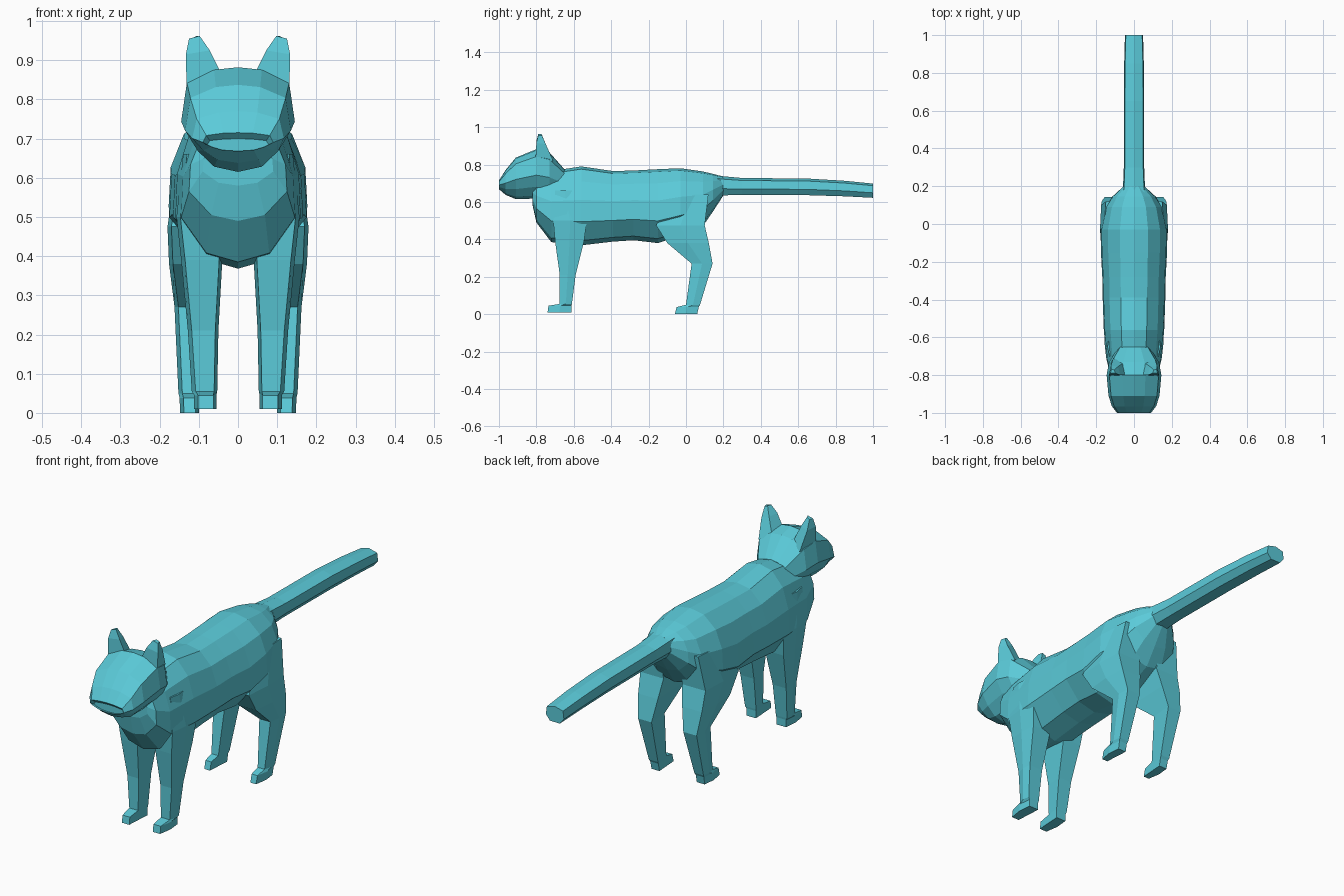
import bpy, bmesh

fur = bpy.data.materials.new("teal fur")
fur.diffuse_color = (0.105, 0.60, 0.70, 1)


def loft(name, rings, mirror=False):
    """Skin a list of equal-length rings, cap both ends, optionally mirror in x."""
    bm = bmesh.new()
    n = len(rings[0])
    for s in ((1, -1) if mirror else (1,)):
        vs = [[bm.verts.new((s * x, y, z)) for x, y, z in r] for r in rings]
        for a, b in zip(vs, vs[1:]):
            for i in range(n):
                j = (i + 1) % n
                bm.faces.new((a[i], a[j], b[j], b[i]))
        bm.faces.new(vs[0])
        bm.faces.new(vs[-1])
    bmesh.ops.remove_doubles(bm, verts=bm.verts, dist=1e-5)
    bmesh.ops.recalc_face_normals(bm, faces=bm.faces)
    me = bpy.data.meshes.new(name)
    bm.to_mesh(me)
    bm.free()
    me.materials.append(fur)
    ob = bpy.data.objects.new(name, me)
    bpy.context.collection.objects.link(ob)
    return ob


def along_y(name, half, stations):
    """Loft a mirrored unit half-profile through (y, top, bottom, half width)."""
    prof = half + [(-x, z) for x, z in reversed(half) if x > 0]
    loft(name, [[(x * w, y, (t + b) / 2 + z * (t - b) / 2) for x, z in prof]
                for y, t, b, w in stations])


def legs(name, stations):
    """Pair of legs from (z, front y, back y, inner x, outer x)."""
    rings = []
    for z, f, b, i, o in stations:
        m = f + (b - f) * 0.5
        rings.append([(i + .008, f, z), (o - .01, f, z), (o, m, z),
                      (o - .006, b, z), (i, b, z)])
    loft(name, rings, mirror=True)


# torso, from chest to rump
along_y("body",
        [(0, 1), (.42, .93), (.78, .62), (.97, .15), (1, -.4), (.55, -.88), (0, -1)],
        [(-.82, .70, .58, .09), (-.80, .74, .49, .125), (-.72, .765, .385, .145),
         (-.56, .79, .368, .16), (-.39, .765, .388, .166), (-.28, .768, .395, .168),
         (-.15, .775, .38, .175), (-.03, .78, .42, .177), (.09, .763, .47, .15),
         (.145, .75, .55, .115), (.2, .735, .635, .055)])

# tail
along_y("tail",
        [(0, 1), (.9, .7), (1, -.3), (.55, -1)],
        [(.1, .755, .62, .07), (.2, .737, .635, .058), (.3, .728, .638, .054),
         (.65, .725, .636, .054), (.85, .713, .63, .052), (1, .698, .622, .048)])

# head with a blunt overhanging muzzle
along_y("head",
        [(0, 1), (.42, .95), (.9, .7), (1, -.05), (.76, -.52), (.45, -.88), (0, -1)],
        [(-.985, .70, .665, .08), (-1, .715, .668, .09), (-.965, .77, .638, .117),
         (-.91, .837, .615, .135), (-.80, .882, .618, .145),
         (-.73, .865, .61, .132), (-.65, .775, .63, .08)])

# ears: triangular rings, flat in front with a ridge behind
loft("ears", [
    [(.04, -.80, .86), (.131, -.805, .82), (.11, -.71, .82), (.055, -.735, .845)],
    [(.072, -.80, .925), (.133, -.80, .915), (.122, -.75, .91), (.085, -.755, .92)],
    [(.098, -.79, .962), (.125, -.79, .955), (.12, -.77, .955), (.105, -.772, .962)],
], mirror=True)

# front legs, shoulder to paw
legs("front_legs", [
    (.66, -.70, -.60, .06, .14), (.50, -.71, -.53, .04, .157),
    (.39, -.70, -.545, .04, .145), (.21, -.675, -.59, .05, .128),
    (.055, -.675, -.61, .053, .118), (.045, -.735, -.612, .055, .112),
    (.01, -.74, -.612, .055, .112)])

# hind legs, thigh to paw
legs("hind_legs", [
    (.64, -.06, .12, .06, .155), (.475, -.16, .10, .05, .18),
    (.38, -.10, .122, .065, .176), (.27, .03, .142, .085, .162),
    (.05, 0, .075, .097, .152), (.038, -.05, .068, .1, .149),
    (0, -.06, .06, .1, .148)])
